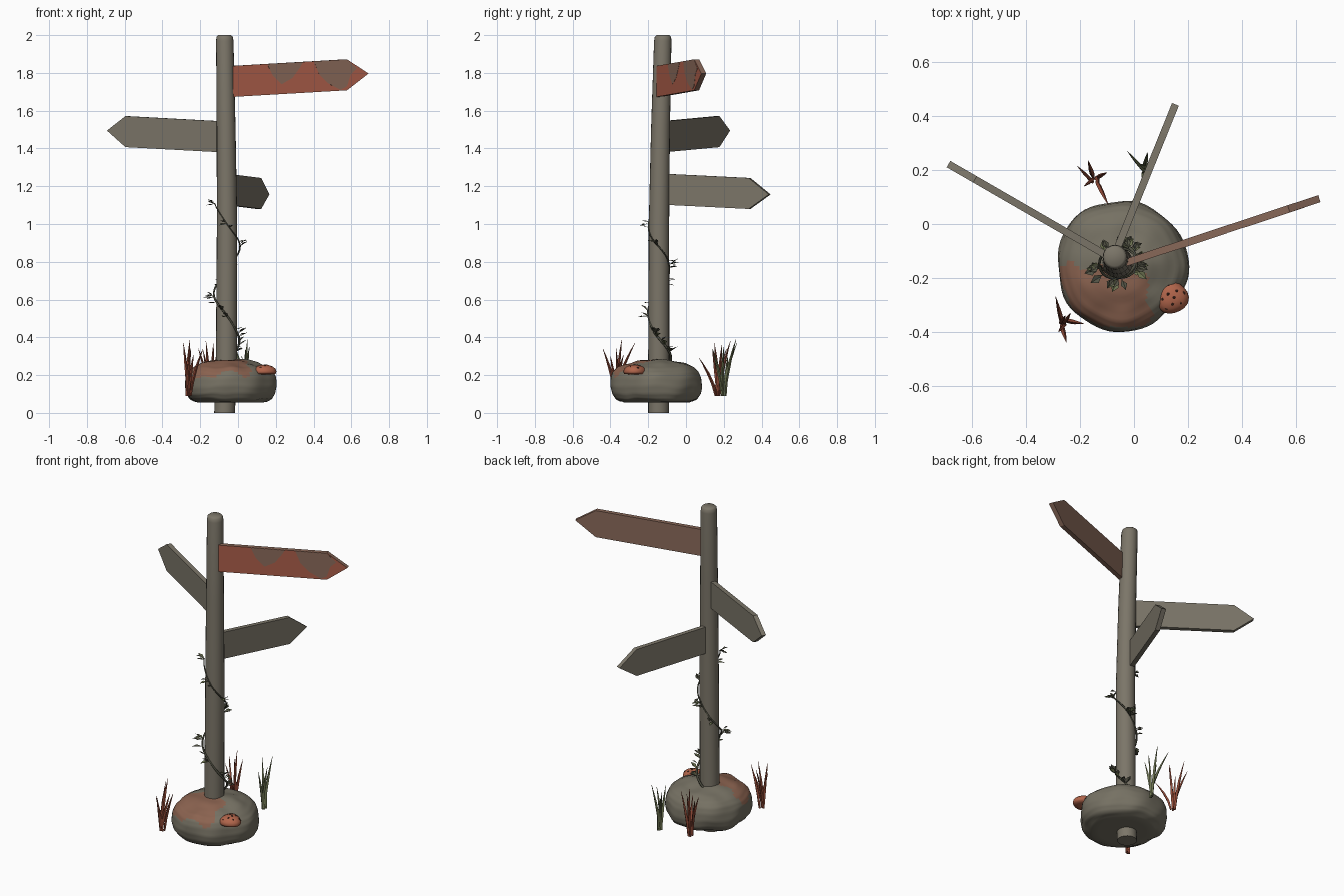
import bpy, math, random
from mathutils import Vector, noise

random.seed(4)
cube = bpy.data.objects.get("Cube")
if cube:
    bpy.data.objects.remove(cube, do_unlink=True)


def material(name, r, g, b):
    m = bpy.data.materials.new(name)
    m.use_nodes = True
    m.diffuse_color = (r, g, b, 1)
    bsdf = next(n for n in m.node_tree.nodes if n.type == 'BSDF_PRINCIPLED')
    bsdf.inputs["Base Color"].default_value = (r, g, b, 1)
    bsdf.inputs["Roughness"].default_value = 0.9
    return m


wood = material("weathered_wood", .20, .18, .14)
rust = material("rust_paint", .40, .11, .065)
faded = material("faded_rust", .25, .14, .10)
stone = material("stone", .18, .165, .125)
rusty_stone = material("rusty_stone", .26, .125, .08)
cap_red = material("cap_red", .44, .13, .07)
spot_brown = material("spot_brown", .07, .026, .017)
green = material("leaf_green", .15, .17, .08)
dark_green = material("dark_leaf", .085, .085, .058)
rust_grass = material("rust_grass", .27, .065, .036)


def build(name, verts, faces, *mats, smooth=None):
    me = bpy.data.meshes.new(name)
    me.from_pydata([tuple(v) for v in verts], [], faces)
    for m in mats:
        me.materials.append(m)
    ob = bpy.data.objects.new(name, me)
    bpy.context.collection.objects.link(ob)
    if smooth:
        bpy.ops.object.select_all(action='DESELECT')
        ob.select_set(True)
        bpy.context.view_layer.objects.active = ob
        bpy.ops.object.shade_smooth_by_angle(angle=math.radians(smooth))
    return ob


def loft(rings, sides, wobble=None):
    """Stack of horizontal rings (x, y, z, radius) closed at both ends."""
    verts, faces = [], []
    for x, y, z, r in rings:
        for i in range(sides):
            a = math.tau * i / sides
            k = wobble(a, z) if wobble else 1
            verts.append(Vector((x + r * k * math.cos(a), y + r * k * math.sin(a), z)))
    for j in range(len(rings) - 1):
        for i in range(sides):
            a, b = j * sides + i, j * sides + (i + 1) % sides
            faces.append((a, b, b + sides, a + sides))
    faces.append(tuple(reversed(range(sides))))
    last = (len(rings) - 1) * sides
    faces.append(tuple(range(last, last + sides)))
    return verts, faces


# Post, slightly bent, with a rounded top
post = [(-.071, -.145, 0, .055), (-.061, -.144, .3, .056), (-.058, -.143, 1, .054),
        (-.063, -.135, 1.5, .05), (-.07, -.123, 1.97, .046),
        (-.071, -.122, 1.992, .043), (-.071, -.122, 2, .034)]
build("post", *loft(post, 20), wood, smooth=50)


# Arrow boards: outline in (along, up), swung to an angle and sloped
def plank(name, start, angle, slope, outline, thick, lift, mat, front=None):
    d = Vector((math.cos(angle), math.sin(angle), 0))
    n = Vector((d.y, -d.x, 0))
    pts = [Vector(start) + d * u + Vector((0, 0, v + slope * u)) + n * lift for u, v in outline]
    k = len(pts)
    verts = [p + n * thick / 2 for p in pts] + [p - n * thick / 2 for p in pts]
    faces = [tuple(range(k)), tuple(reversed(range(k, 2 * k)))]
    faces += [(i, i + k, (i + 1) % k + k, (i + 1) % k) for i in range(k)]
    ob = build(name, verts, faces, mat)
    if front:
        ob.data.materials.append(front)
        ob.data.polygons[0].material_index = 1


def arrow(shoulder, tip, h=.082):
    return [(0, -h), (shoulder, -h), (tip, 0), (shoulder, h), (0, h)]


upper = ((-.03, -.143, 1.755), math.radians(18.3), .055)
plank("upper_sign", *upper, arrow(.635, .755), .027, 0, faded, rust)
plank("middle_sign", (-.107, -.113, 1.463), math.radians(150), .047, arrow(.557, .67), .027, 0, wood)
plank("lower_sign", (-.062, -.09, 1.183), math.radians(68), -.046, arrow(.46, .575), .027, 0, wood)

# Worn paint patches on the upper sign
worn = [[(.19, .081), (.22, .02), (.27, -.03), (.33, .0), (.37, .05), (.39, .081)],
        [(.45, .081), (.48, .01), (.53, -.04), (.60, -.078), (.635, -.06),
         (.655, .0), (.69, .03), (.634, .081)]]
for i, outline in enumerate(worn):
    plank(f"worn_patch_{i + 1}", *upper, outline, .004, .0125, faded)

# Boulder around the foot of the post
profile = [(.02, .055), (.72, .055), (.9, .075), (.97, .1), (1, .14), (.98, .185),
           (.93, .215), (.83, .24), (.65, .26), (.4, .275), (.02, .288)]
rings, steps = [], 4
for (r0, z0), (r1, z1) in zip(profile, profile[1:]):
    for s in range(steps):
        t = s / steps
        rings.append((-.045, -.155, z0 + (z1 - z0) * t, .243 * (r0 + (r1 - r0) * t)))
rings.append((-.045, -.155, profile[-1][1], .005))


def lumps(a, z):
    return 1 + .02 * math.sin(3 * a + 1) + .015 * math.sin(5 * a + 12 * z) + .01 * math.sin(8 * a - 20 * z)


verts, faces = loft(rings, 64, lumps)
for v in verts:
    if v.z > .06:
        v.z += .012 * noise.noise(v * 11)
boulder = build("boulder", verts, faces, stone, rusty_stone)
boulder.data.shade_smooth()
for p in boulder.data.polygons:
    c = p.center
    edge = .03 * noise.noise(c * 14)
    if c.z > .185 + edge and -.38 < c.y < -.17 + edge + .4 * min(c.x, 0) * -.2 and c.x < .06 + edge:
        p.material_index = 1

# Spotted mushroom cap on the boulder
cx, cy = .14, -.272
cap = [(.03, .204), (.056, .207), (.061, .218), (.056, .233), (.042, .246), (.022, .253), (.004, .255)]
build("mushroom_cap", *loft([(cx, cy, z, r) for r, z in cap], 18,
      lambda a, z: 1 + .05 * math.sin(3 * a + 2)), cap_red, smooth=60)
for i in range(9):
    a, r = i * 2.4, .05 * math.sqrt((i + .3) / 9)
    x, y, z = cx + r * math.cos(a), cy + r * math.sin(a), .255 - 7 * r * r
    build(f"cap_spot_{i + 1}", *loft([(x, y, z - .007, .006), (x, y, z + .001, .006),
          (x, y, z + .003, .003)], 8), spot_brown)


# Grass clumps: bent tapering blades from one base to listed tips
def clump(name, base, tips, mat):
    verts, faces = [], []
    b = Vector(base)
    for tip in tips:
        t = Vector(tip)
        foot = b + Vector((random.uniform(-.012, .012), random.uniform(-.012, .012), 0))
        rise = []
        for s, w in ((0, .006), (.3, .009), (.6, .008), (.85, .004), (1, .0008)):
            p = foot.lerp(t, s ** 1.5)
            rise.append((p.x, p.y, foot.z + (t.z - foot.z) * s, w))
        v, f = loft(rise, 4)
        faces += [tuple(i + len(verts) for i in q) for q in f]
        verts += v
    build(name, verts, faces, mat)


clump("front_grass", (-.262, -.365, .09),
      [(-.25, -.44, .34), (-.29, -.27, .37), (-.255, -.34, .385), (-.185, -.37, .34),
       (-.28, -.4, .3), (-.235, -.33, .31)], rust_grass)
clump("back_grass", (-.145, .165, .09),
      [(-.21, .215, .34), (-.17, .235, .38), (-.1, .19, .36), (-.095, .07, .29),
       (-.185, .14, .33), (-.13, .15, .37)], rust_grass)
clump("green_grass", (.035, .2, .09),
      [(-.025, .27, .37), (.05, .265, .39), (.04, .14, .34), (.06, .2, .35), (.02, .22, .3)], green)


# Vine winding down the post
def vine_point(z, extra=0):
    a = math.radians(270) + (1.0 - z) / .485 * math.tau
    r = .062 + .008 * math.sin(z * 23) + extra
    return Vector((-.059 + r * math.cos(a), -.143 + r * math.sin(a), z))


curve = bpy.data.curves.new("vine_stem", 'CURVE')
curve.dimensions = '3D'
curve.bevel_depth = .006
curve.bevel_resolution = 1
curve.use_fill_caps = True
spline = curve.splines.new('POLY')
count = 70
spline.points.add(count - 1)
for i, p in enumerate(spline.points):
    z = .27 + .85 * i / (count - 1)
    p.co = (*vine_point(z, .03 if i == count - 1 else 0), 1)
    p.radius = 1.1 - .6 * i / count
curve.materials.append(dark_green)
stem = bpy.data.objects.new("vine_stem", curve)
bpy.context.collection.objects.link(stem)
bpy.ops.object.select_all(action='DESELECT')
stem.select_set(True)
bpy.context.view_layer.objects.active = stem
bpy.ops.object.convert(target='MESH')

# Folded leaves in small groups along the vine
verts, faces = [], []
for z in (1.1, .99, .9, .8, .77, .69, .63, .6, .52, .43, .39, .34, .31):
    for k in range(3):
        p = vine_point(z + random.uniform(-.02, .02))
        out = Vector((p.x + .059, p.y + .143, 0)).normalized()
        side = Vector((-out.y, out.x, 0))
        d = (out + side * random.uniform(-1, 1) + Vector((0, 0, random.uniform(-.3, .9)))).normalized()
        across = d.cross(Vector((0, 0, 1))).normalized()
        up = across.cross(d)
        size = random.uniform(.03, .05)
        b, n = p + d * .012, len(verts)
        verts += [p, b, b + d * size * .45 + across * size * .33 + up * size * .12,
                  b + d * size, b + d * size * .45 - across * size * .33 + up * size * .12]
        faces += [(n, n + 1, n + 2), (n + 1, n + 2, n + 3), (n + 1, n + 3, n + 4)]
leaves = build("vine_leaves", verts, faces, dark_green, green)
for p in leaves.data.polygons:
    p.material_index = 1 if (p.index // 3) % 3 == 0 else 0
